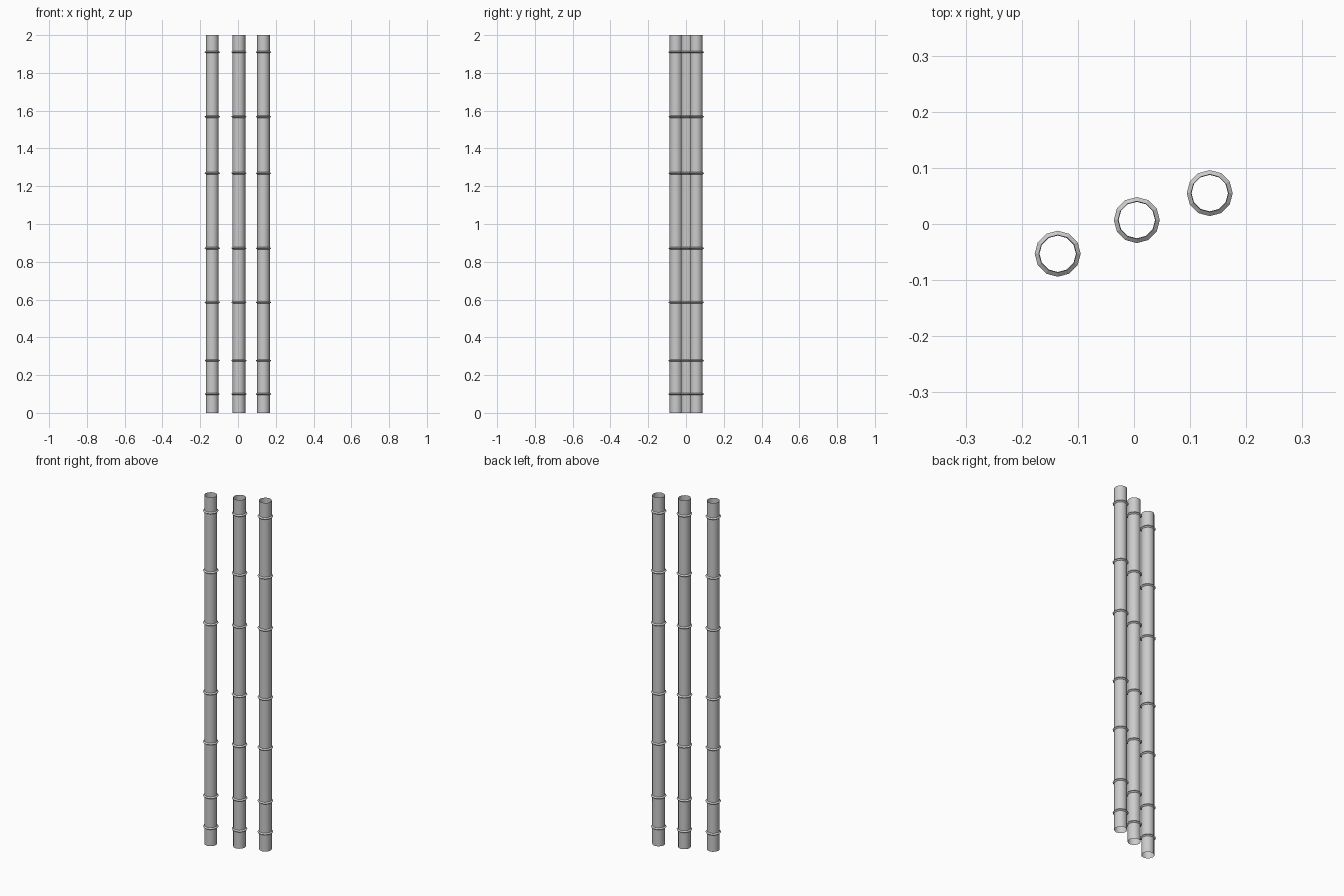
import bpy, bmesh, math
from mathutils import Matrix

if "Cube" in bpy.data.objects:
    bpy.data.objects.remove(bpy.data.objects["Cube"])

SIDES = 12
POLES = [(-0.136, -0.053), (0.005, 0.007), (0.135, 0.055)]
RINGS = [0.10, 0.277, 0.585, 0.872, 1.269, 1.568, 1.91]
# small four-sided node profile: (radius, height offset)
NODE = [(0.0335, -0.006), (0.041, 0.0), (0.0335, 0.006), (0.0325, 0.0)]


def finish(name, bm, x, y):
    bmesh.ops.recalc_face_normals(bm, faces=bm.faces[:])
    mesh = bpy.data.meshes.new(name)
    bm.to_mesh(mesh)
    bm.free()
    ob = bpy.data.objects.new(name, mesh)
    ob.location = (x, y, 0)
    bpy.context.collection.objects.link(ob)


def circle(bm, r, z):
    return [bm.verts.new((r * math.cos(2 * math.pi * i / SIDES),
                          r * math.sin(2 * math.pi * i / SIDES), z)) for i in range(SIDES)]


def bridge(bm, a, b):
    for i in range(SIDES):
        j = (i + 1) % SIDES
        bm.faces.new((a[i], a[j], b[j], b[i]))


for n, (x, y) in enumerate(POLES, 1):
    # open-ended cane
    bm = bmesh.new()
    bmesh.ops.create_cone(bm, cap_ends=False, segments=SIDES, radius1=0.0335, radius2=0.0335,
                          depth=2, matrix=Matrix.Translation((0, 0, 1)))
    for f in bm.faces:
        f.smooth = True
    finish(f"cane_{n}", bm, x, y)

    # raised nodes along the cane
    bm = bmesh.new()
    for z in RINGS:
        loops = [circle(bm, r, z + dz) for r, dz in NODE]
        for k in range(len(loops)):
            bridge(bm, loops[k], loops[(k + 1) % len(loops)])
    finish(f"cane_nodes_{n}", bm, x, y)
